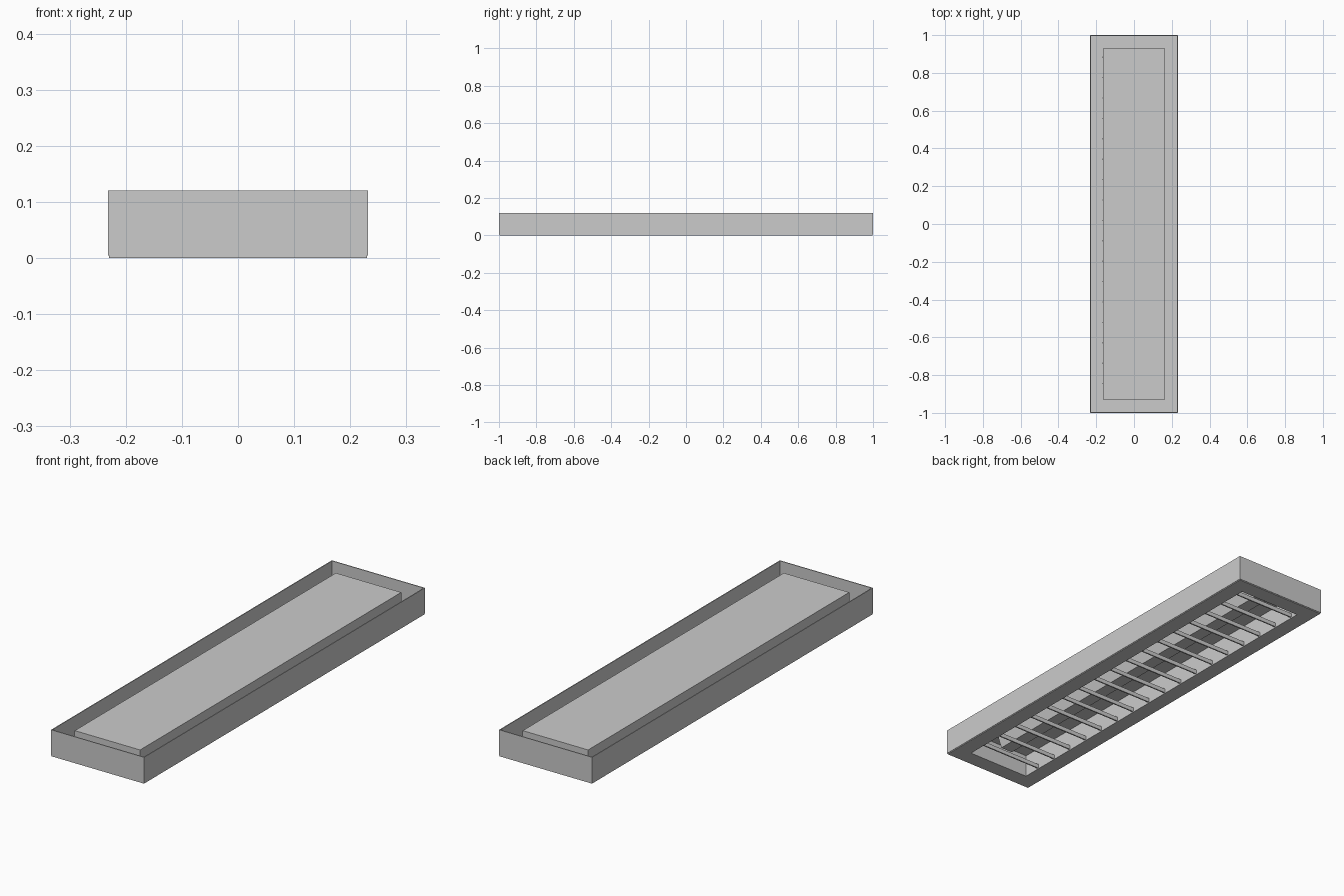
import bpy, bmesh

if "Cube" in bpy.data.objects:
    bpy.data.objects.remove(bpy.data.objects["Cube"])


def box(name, x0, x1, y0, y1, z0, z1):
    """Axis-aligned block given by its limits."""
    bm = bmesh.new()
    bmesh.ops.create_cube(bm, size=1)
    for v in bm.verts:
        v.co = (x1 if v.co.x > 0 else x0,
                y1 if v.co.y > 0 else y0,
                z1 if v.co.z > 0 else z0)
    me = bpy.data.meshes.new(name)
    bm.to_mesh(me)
    bm.free()
    ob = bpy.data.objects.new(name, me)
    bpy.context.collection.objects.link(ob)
    return ob


def ring(name, xo, yo, xi, yi, z0, z1):
    """Rectangular frame with mitred corners."""
    bm = bmesh.new()
    corners = [(-1, -1), (1, -1), (1, 1), (-1, 1)]
    loops = [[bm.verts.new((sx * x, sy * y, z)) for sx, sy in corners]
             for x, y, z in ((xo, yo, z0), (xo, yo, z1), (xi, yi, z1), (xi, yi, z0))]
    for k in range(4):
        a, b = loops[k], loops[(k + 1) % 4]
        for i in range(4):
            j = (i + 1) % 4
            bm.faces.new((a[i], a[j], b[j], b[i]))
    bmesh.ops.recalc_face_normals(bm, faces=bm.faces)
    me = bpy.data.meshes.new(name)
    bm.to_mesh(me)
    bm.free()
    ob = bpy.data.objects.new(name, me)
    bpy.context.collection.objects.link(ob)
    return ob


# Bottom flange and thin outer casing, open at the top
ring("bottom_flange", 0.23, 0.998, 0.157, 0.925, 0.0, 0.005)
ring("outer_casing", 0.232, 1.0, 0.228, 0.996, 0.004, 0.12)

# Inner lamp tray: upright walls and a closed top, open below
ring("tray_walls", 0.163, 0.93, 0.159, 0.926, 0.003, 0.108)
box("tray_top", -0.163, 0.163, -0.93, 0.93, 0.104, 0.108)

# Central gear housing with sloping sides, hung under the tray top
housing = box("gear_housing", -0.05, 0.05, -0.87, 0.87, 0.05, 0.104)
for v in housing.data.vertices:
    if v.co.z < 0.06:
        v.co.x *= 0.6

# Cross louvre blades
for i in range(17):
    y = 0.883 - i * 0.108
    box(f"louvre_blade_{i + 1}", -0.167, 0.163, y - 0.003, y + 0.003, 0.005, 0.024)
